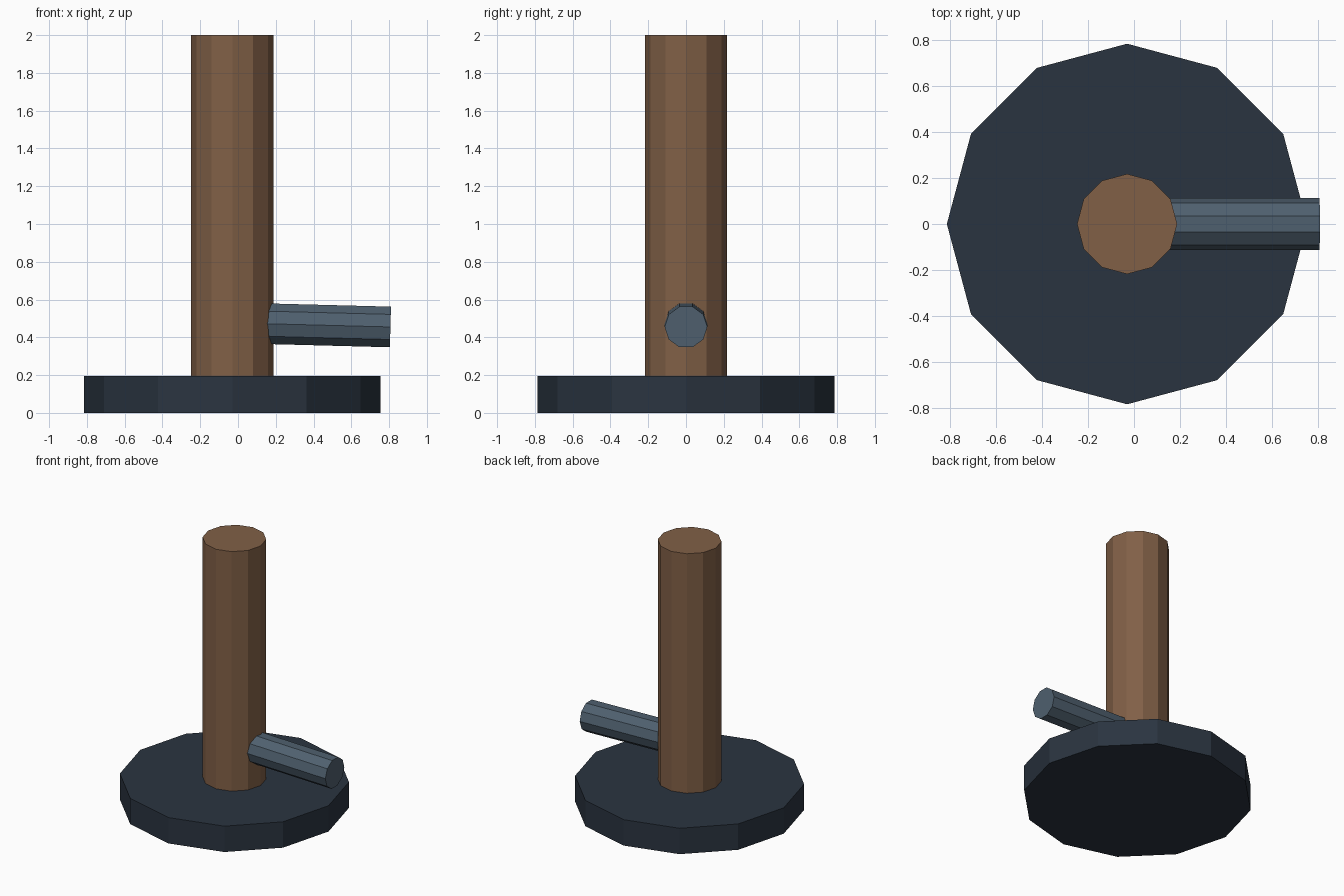
import bpy
from math import radians, pi
from mathutils import Matrix, Vector

cube = bpy.data.objects.get("Cube")
if cube:
    bpy.data.objects.remove(cube, do_unlink=True)


def material(name, rgb):
    linear = [(c / 255) ** 2.2 for c in rgb] + [1.0]
    mat = bpy.data.materials.new(name)
    mat.use_nodes = True
    mat.diffuse_color = linear
    mat.node_tree.nodes["Principled BSDF"].inputs["Base Color"].default_value = linear
    return mat


def prism(name, sides, radius, start, end, mat, turn=0.0):
    """Flat-sided rod with capped ends, running from start to end."""
    start, end = Vector(start), Vector(end)
    axis = end - start
    bpy.ops.mesh.primitive_cylinder_add(vertices=sides, radius=radius, depth=axis.length)
    obj = bpy.context.object
    obj.name = name
    obj.data.transform(Matrix.Rotation(turn, 4, "Z"))
    tilt = Vector((0, 0, 1)).rotation_difference(axis).to_matrix().to_4x4()
    obj.matrix_world = Matrix.Translation((start + end) / 2) @ tilt
    obj.data.materials.append(mat)
    return obj


dark_slate = material("dark slate", (46, 55, 66))
wood_brown = material("wood brown", (128, 96, 72))
steel_blue = material("steel blue grey", (80, 96, 110))

CENTRE = -0.03

# Wide round base and tall post
prism("base", 12, 0.785, (CENTRE, 0, 0), (CENTRE, 0, 0.195), dark_slate)
prism("post", 12, 0.218, (CENTRE, 0, 0.195), (CENTRE, 0, 2), wood_brown)

# Side handle, sloping slightly down, with corners at its widest points
prism("side_handle", 10, 0.113, (0.0, 0, 0.476), (0.807, 0, 0.455), steel_blue)
